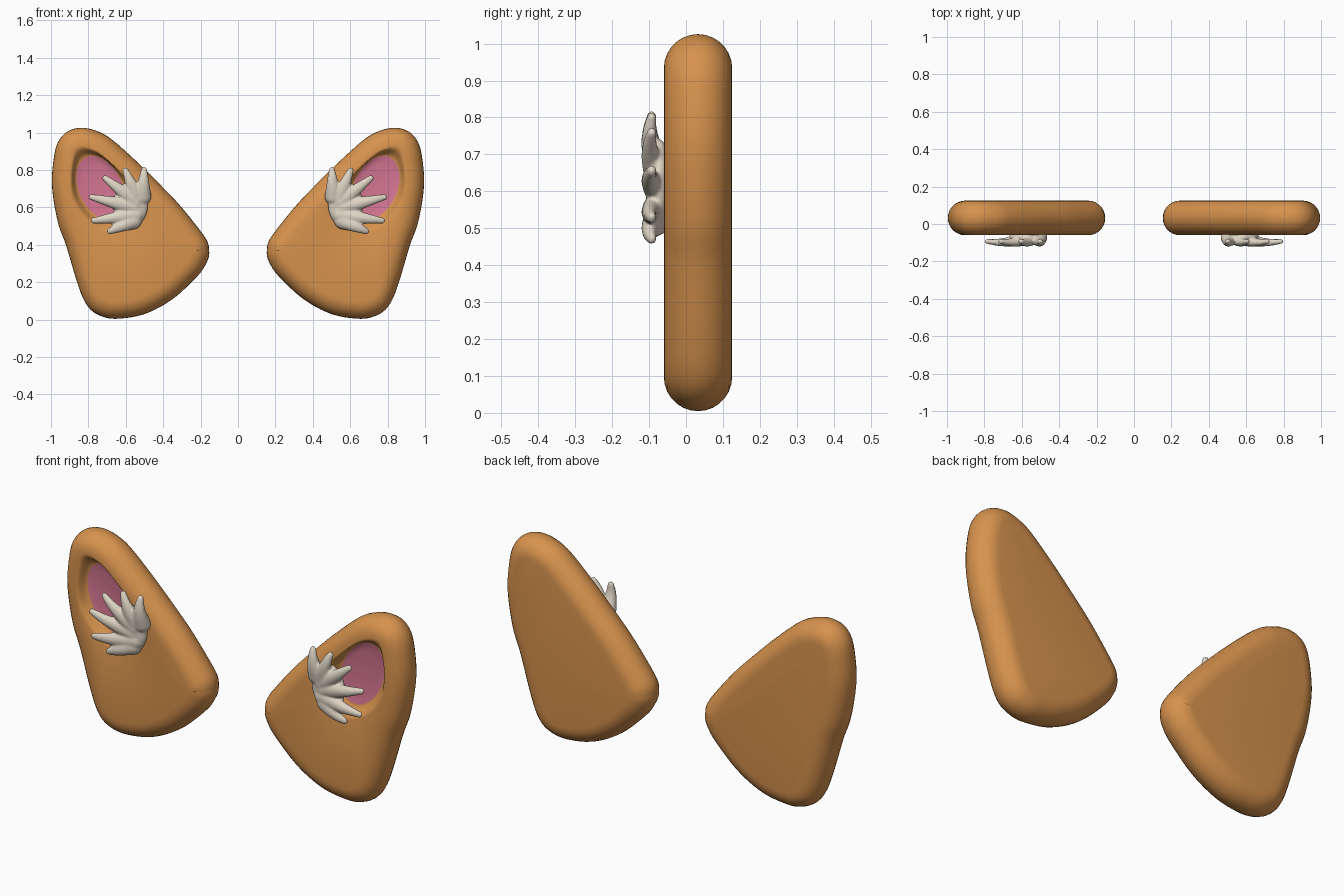
import bpy, bmesh, math
from mathutils import Vector

if "Cube" in bpy.data.objects:
    bpy.data.objects.remove(bpy.data.objects["Cube"])


def material(name, rgb):
    m = bpy.data.materials.new(name)
    m.use_nodes = True
    m.diffuse_color = (*rgb, 1)
    m.node_tree.nodes["Principled BSDF"].inputs["Base Color"].default_value = (*rgb, 1)
    return m


orange = material("orange fur", (0.68, 0.29, 0.075))
pink = material("pink inner ear", (0.66, 0.18, 0.29))
cream = material("cream tuft", (0.74, 0.67, 0.56))

RADIUS, MID_Y = 0.0925, 0.0325

# Core outline of an ear; the rounded rim swells outward from it
CORE = [(0.84, 0.933), (0.875, 0.916), (0.893, 0.852), (0.902, 0.72), (0.875, 0.55),
        (0.832, 0.428), (0.772, 0.228), (0.735, 0.135), (0.698, 0.105), (0.64, 0.098),
        (0.526, 0.119), (0.404, 0.185), (0.289, 0.291), (0.252, 0.343), (0.247, 0.368),
        (0.262, 0.402), (0.381, 0.551), (0.497, 0.672), (0.608, 0.781), (0.728, 0.888),
        (0.788, 0.922)]


def spline(points, steps=8):
    """Closed smooth curve through the points."""
    p = [Vector(q) for q in points]
    n, out = len(p), []
    for i in range(n):
        a, b, c, d = (p[(i + k) % n] for k in (-1, 0, 1, 2))
        for s in range(steps):
            t = s / steps
            out.append(0.5 * (2 * b + (c - a) * t + (2 * a - 5 * b + 4 * c - d) * t * t
                              + (3 * b - a - 3 * c + d) * t ** 3))
    return out


core = spline(CORE)
count = len(core)
normals = []
for i in range(count):
    t = (core[(i + 1) % count] - core[i - 1]).normalized()
    normals.append(Vector((-t.y, t.x)))      # outline runs clockwise

# Tilted oval of the inner ear
CENTRE = Vector((0.735, 0.705))
LONG, SHORT, TILT = 0.18, 0.115, math.radians(25)


def oval_scale(p):
    d = p - CENTRE
    along = d.y * math.cos(TILT) + d.x * math.sin(TILT)
    across = d.x * math.cos(TILT) - d.y * math.sin(TILT)
    return math.hypot(along / LONG, across / SHORT)


def make_ear(name, side):
    bm = bmesh.new()

    def ring(points, y):
        ys = y if isinstance(y, list) else [y] * count
        return [bm.verts.new((side * p.x, v, p.y)) for p, v in zip(points, ys)]

    def bridge(a, b, mat=0):
        for i in range(count):
            j = (i + 1) % count
            bm.faces.new((a[i], a[j], b[j], b[i])).material_index = mat

    # Half-round rim from back to front
    rings = []
    for k in range(15):
        a = math.pi * (0.5 - k / 14)
        rings.append(ring([p + n * RADIUS * math.cos(a) for p, n in zip(core, normals)],
                          MID_Y + RADIUS * math.sin(a)))
    for a, b in zip(rings, rings[1:]):
        bridge(a, b)
    bm.faces.new(rings[0])

    # Soft hollow in the front
    front = MID_Y - RADIUS
    scales = [oval_scale(p) for p in core]
    last = rings[-1]
    for k in range(7):
        t = k / 6
        pts = []
        for p, q in zip(core, scales):
            outer = min(1.4, 0.96 * q)
            pts.append(CENTRE + (p - CENTRE) * ((outer + (1 - outer) * t) / q))
        new = ring(pts, front + 0.045 * t * t * (3 - 2 * t))
        bridge(last, new)
        last = new

    # Pink floor
    for s in (0.75, 0.5, 0.25):
        new = ring([CENTRE + (p - CENTRE) * (s / q) for p, q in zip(core, scales)],
                   front + 0.045 + 0.01 * (1 - s * s))
        bridge(last, new, 1)
        last = new
    tip = bm.verts.new((side * CENTRE.x, front + 0.055, CENTRE.y))
    for i in range(count):
        bm.faces.new((last[i], last[(i + 1) % count], tip)).material_index = 1

    bmesh.ops.recalc_face_normals(bm, faces=bm.faces)
    for f in bm.faces:
        f.smooth = True
    finish(bm, name, [orange, pink])


def finish(bm, name, mats):
    mesh = bpy.data.meshes.new(name)
    bm.to_mesh(mesh)
    bm.free()
    for m in mats:
        mesh.materials.append(m)
    obj = bpy.data.objects.new(name, mesh)
    bpy.context.collection.objects.link(obj)
    return obj


# Fur locks: base and tip as (x, z)
LOCKS = [((0.51, 0.66), (0.502, 0.80)), ((0.54, 0.65), (0.602, 0.797)),
         ((0.55, 0.63), (0.71, 0.757)), ((0.56, 0.60), (0.782, 0.655)),
         ((0.55, 0.56), (0.77, 0.53)), ((0.56, 0.53), (0.685, 0.473))]


def make_tuft(name, side):
    bm = bmesh.new()

    def blob(x, y, z, rx, ry, rz):
        verts = bmesh.ops.create_icosphere(bm, subdivisions=3, radius=1)["verts"]
        bmesh.ops.scale(bm, vec=(rx, ry, rz), verts=verts)
        bmesh.ops.translate(bm, vec=(side * x, y, z), verts=verts)

    blob(0.575, -0.07, 0.615, 0.095, 0.035, 0.125)
    for base, tip in LOCKS:
        for k in range(13):
            t = k / 12
            x, z = Vector(base).lerp(Vector(tip), t)
            r = 0.047 + (0.017 - 0.047) * t
            y = -0.072 - 0.026 * math.sin(t * 2.2)
            blob(x, y, z, r, r * 0.8, r)
    obj = finish(bm, name, [cream])
    # Fuse the locks into one smooth shape
    fuse = obj.modifiers.new("fuse", 'REMESH')
    fuse.mode = 'VOXEL'
    fuse.voxel_size = 0.006
    fuse.use_smooth_shade = True
    soften = obj.modifiers.new("soften", 'SMOOTH')
    soften.factor = 0.5
    soften.iterations = 5


for label, side in (("left", 1), ("right", -1)):
    make_ear(label + "_ear", side)
    make_tuft(label + "_ear_tuft", side)
